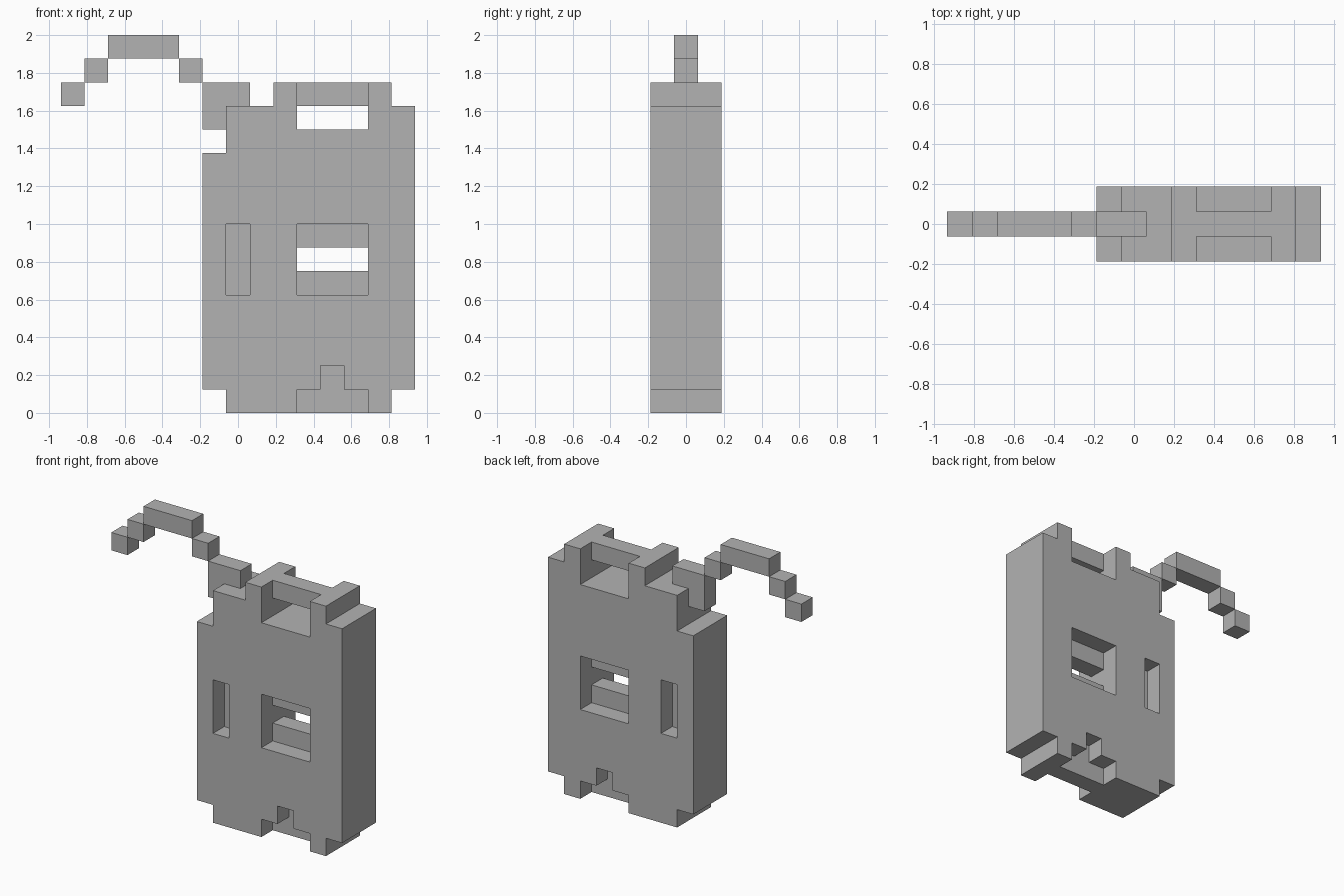
import bpy
import bmesh
from mathutils import Vector

UNIT = 0.125
ORIGIN = Vector((-7.5, -1.5, 0))  # grid corner, in blocks

cube = bpy.data.objects.get("Cube")
if cube:
    bpy.data.objects.remove(cube, do_unlink=True)

grey = bpy.data.materials.new("plain grey")
grey.use_nodes = True
colour = (0.45, 0.45, 0.45, 1)
grey.diffuse_color = colour
grey.node_tree.nodes["Principled BSDF"].inputs["Base Color"].default_value = colour

FULL, MIDDLE, OUTER = (0, 1, 2), (1,), (0, 2)


def block(columns, rows, layers):
    """Grid cells filling inclusive column and row ranges."""
    return {(x, y, z)
            for x in range(columns[0], columns[1] + 1)
            for z in range(rows[0], rows[1] + 1)
            for y in layers}


def build(name, cells, solid):
    """Mesh the outer skin of cells, leaving out faces hidden by other solid cells."""
    bm = bmesh.new()
    corners = {}

    def corner(point):
        key = tuple(round(c) for c in point)
        if key not in corners:
            corners[key] = bm.verts.new((Vector(key) + ORIGIN) * UNIT)
        return corners[key]

    for cell in sorted(cells):
        for axis in range(3):
            for sign in (-1, 1):
                normal = Vector((0, 0, 0))
                normal[axis] = sign
                if tuple(int(a + b) for a, b in zip(cell, normal)) in solid:
                    continue
                u = Vector((0, 0, 0))
                u[(axis + 1) % 3] = 1
                v = normal.cross(u)
                centre = Vector(cell) + Vector((0.5, 0.5, 0.5)) + normal / 2
                bm.faces.new([corner(centre + (u * a + v * b) / 2)
                              for a, b in ((-1, -1), (1, -1), (1, 1), (-1, 1))])
    mesh = bpy.data.meshes.new(name)
    bm.to_mesh(mesh)
    bm.free()
    mesh.materials.append(grey)
    obj = bpy.data.objects.new(name, mesh)
    bpy.context.collection.objects.link(obj)


# Case with stepped corners
body = block((6, 14), (1, 10), FULL)
body |= block((7, 14), (11, 12), FULL)
body |= block((7, 13), (0, 0), FULL)

# Gap under the handle, and the slot through the window
body -= block((10, 12), (12, 12), FULL)
body -= block((10, 12), (6, 6), FULL)

# Recesses on front and back: side slot, window, base notch
body -= block((7, 7), (5, 7), OUTER)
body -= block((10, 12), (5, 7), OUTER)
body -= block((10, 12), (0, 0), OUTER)
body -= block((11, 11), (1, 1), OUTER)

# Handle: two full-depth posts and a thin bar
handle = block((9, 9), (13, 13), FULL) | block((13, 13), (13, 13), FULL)
handle |= block((10, 12), (13, 13), MIDDLE)

# Stepped cord rising from the shoulder and drooping at its end
cord = set()
for columns, rows in (((6, 6), (12, 12)), ((6, 7), (13, 13)), ((5, 5), (14, 14)),
                      ((2, 4), (15, 15)), ((1, 1), (14, 14)), ((0, 0), (13, 13))):
    cord |= block(columns, rows, MIDDLE)

everything = body | handle | cord
build("case_body", body, everything)
build("top_handle", handle, everything)
build("trailing_cord", cord, everything)
